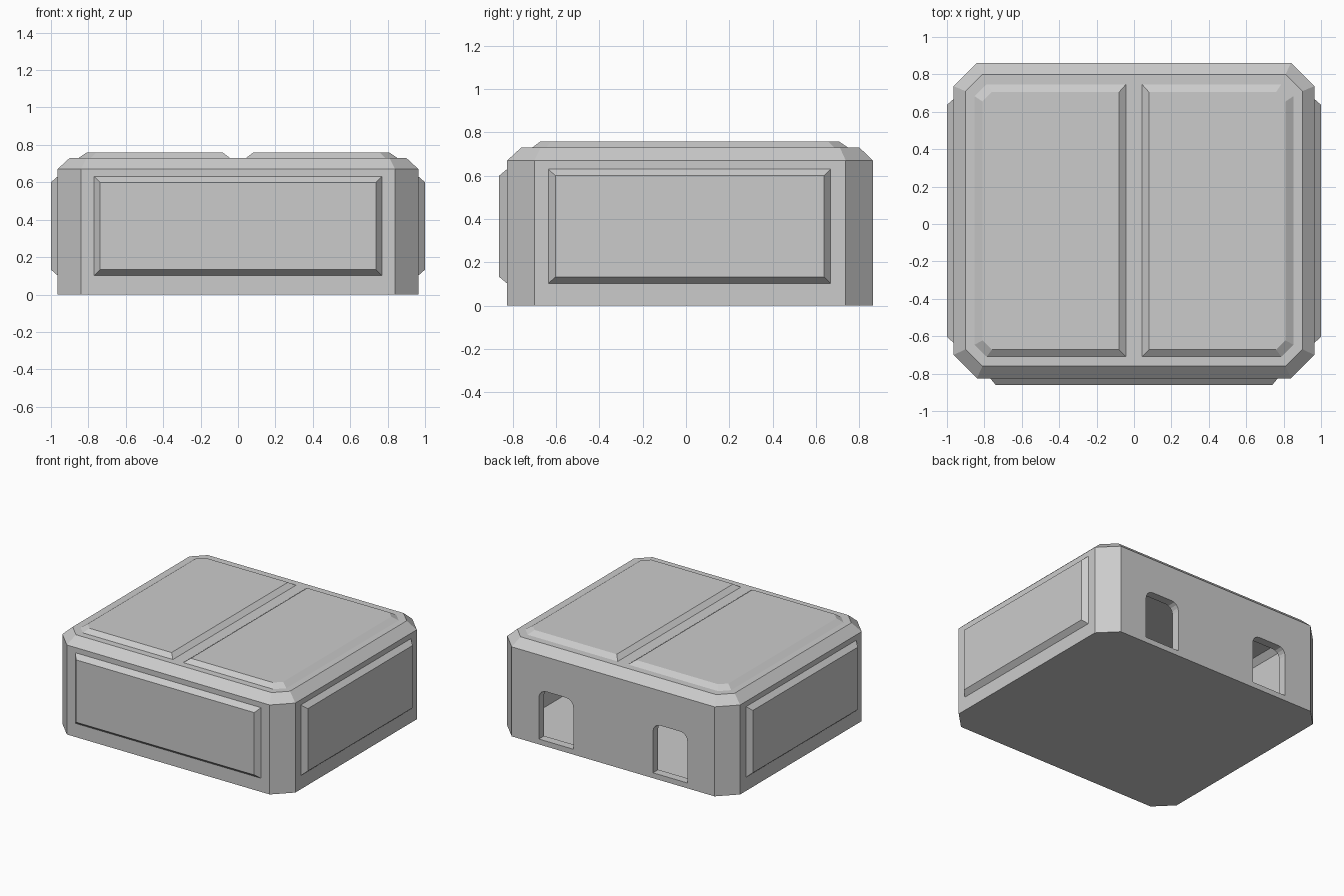
import bpy, bmesh, math
from mathutils import Vector

if "Cube" in bpy.data.objects:
    bpy.data.objects.remove(bpy.data.objects["Cube"])


def octagon(x0, x1, y0, y1, c):
    """Rectangle outline with chamfered corners, counter-clockwise."""
    return [(x0 + c, y0), (x1 - c, y0), (x1, y0 + c), (x1, y1 - c),
            (x1 - c, y1), (x0 + c, y1), (x0, y1 - c), (x0, y0 + c)]


def rect(x0, x1, y0, y1):
    return [(x0, y0), (x1, y0), (x1, y1), (x0, y1)]


def loft(name, rings, place=lambda u, v, w: (u, v, w)):
    """Closed solid through stacked outlines [(height, outline), ...]."""
    bm = bmesh.new()
    loops = [[bm.verts.new(place(u, v, w)) for u, v in pts] for w, pts in rings]
    n = len(loops[0])
    for a, b in zip(loops, loops[1:]):
        for i in range(n):
            j = (i + 1) % n
            bm.faces.new((a[i], a[j], b[j], b[i]))
    bm.faces.new(loops[0][::-1])
    bm.faces.new(loops[-1])
    bmesh.ops.recalc_face_normals(bm, faces=bm.faces)
    mesh = bpy.data.meshes.new(name)
    bm.to_mesh(mesh)
    bm.free()
    obj = bpy.data.objects.new(name, mesh)
    bpy.context.collection.objects.link(obj)
    return obj


def cut(target, cutter):
    mod = target.modifiers.new(cutter.name, 'BOOLEAN')
    mod.operation = 'DIFFERENCE'
    mod.solver = 'EXACT'
    mod.object = cutter
    bpy.context.view_layer.objects.active = target
    bpy.ops.object.modifier_apply(modifier=mod.name)
    bpy.data.objects.remove(cutter)


# Chamfered housing with sloped upper edge
body_outline = octagon(-0.965, 0.965, -0.825, 0.862, 0.125)
body = loft("housing", [
    (0.0, body_outline), (0.67, body_outline),
    (0.73, octagon(-0.90, 0.90, -0.76, 0.80, 0.09))])

# Hollow interior
inner = octagon(-0.90, 0.90, -0.765, 0.80, 0.10)
cut(body, loft("interior_cutter", [
    (0.02, inner), (0.66, inner),
    (0.70, octagon(-0.86, 0.86, -0.725, 0.76, 0.08))]))

# Two doorways in the back wall with rounded upper corners
for side in (-1, 1):
    r = 0.06
    pts = [(0.33, 0.04), (0.615, 0.04)]
    for cx, start in ((0.615 - r, 0), (0.33 + r, 90)):
        for k in range(5):
            a = math.radians(start + k * 22.5)
            pts.append((cx + r * math.cos(a), 0.41 - r + r * math.sin(a)))
    cut(body, loft("doorway_cutter", [(0.74, pts), (0.95, pts)],
                   lambda u, v, w, s=side: (s * u, w, v)))

# Two raised lid panels, chamfered on their outer corners
def lid_outline(x0, x1, y0, y1, c):
    return [(x0, y0), (x1 - c, y0), (x1, y0 + c),
            (x1, y1 - c), (x1 - c, y1), (x0, y1)]

for side, label in ((-1, "left"), (1, "right")):
    loft("lid_panel_" + label, [
        (0.728, lid_outline(0.04, 0.855, -0.712, 0.75, 0.065)),
        (0.758, lid_outline(0.08, 0.81, -0.672, 0.705, 0.05))],
        lambda u, v, w, s=side: (s * u, v, w))

# Bevelled raised panels on both sides
for side, label in ((-1, "left"), (1, "right")):
    loft("side_panel_" + label, [
        (0.96, rect(-0.64, 0.672, 0.098, 0.635)),
        (1.0, rect(-0.603, 0.637, 0.133, 0.60))],
        lambda u, v, w, s=side: (s * w, u, v))

# Bevelled raised panel on the front
loft("front_panel", [
    (0.82, rect(-0.773, 0.773, 0.098, 0.635)),
    (0.862, rect(-0.738, 0.738, 0.133, 0.60))],
    lambda u, v, w: (u, -w, v))
